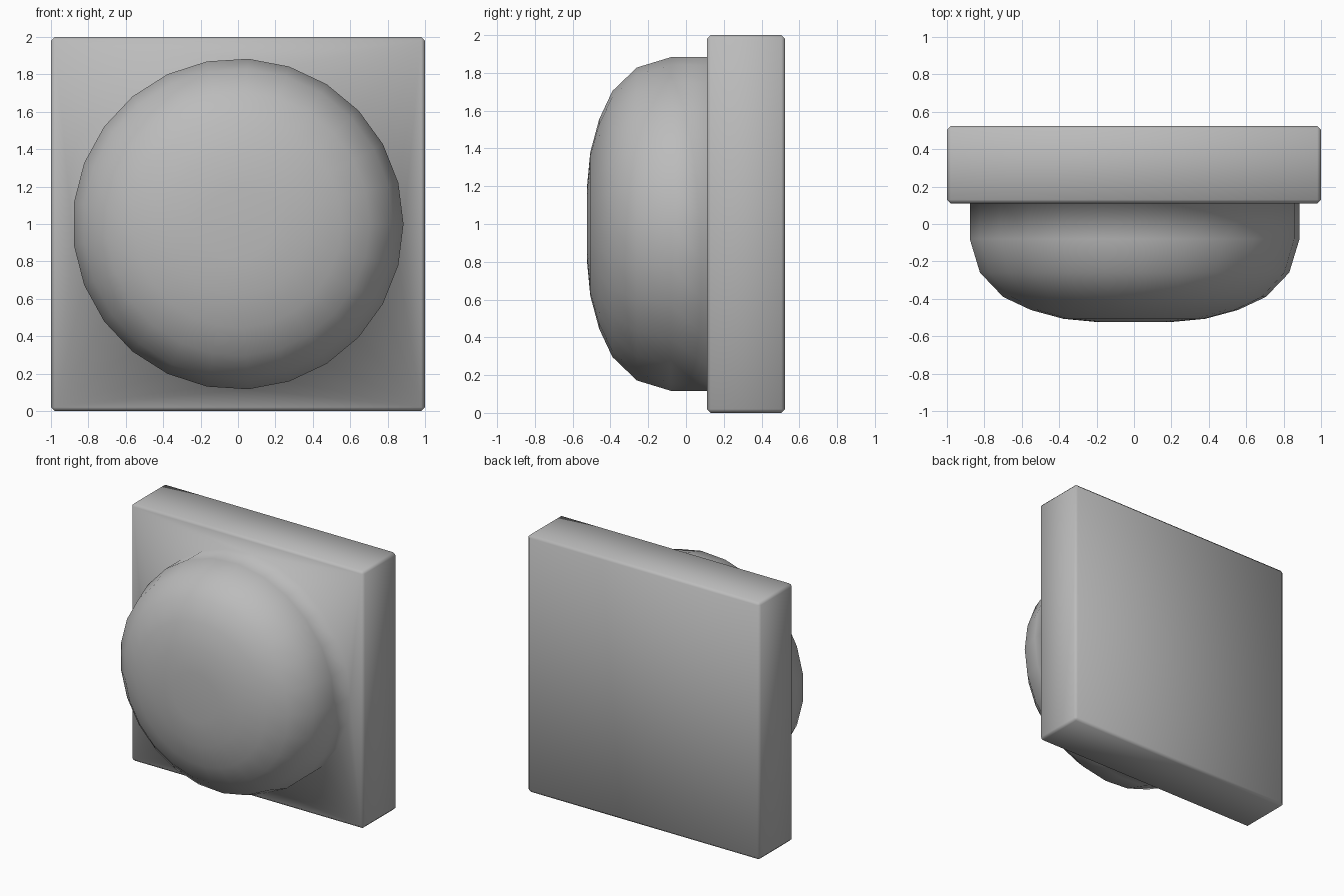
import bpy, bmesh
from math import cos, sin, tau
from mathutils import Matrix

cube = bpy.data.objects.get("Cube")
if cube:
    bpy.data.objects.remove(cube, do_unlink=True)

FRONT, BACK = 0.11, 0.525
SIDES = 25
# Dome profile: (radius, y) from the plate outwards
PROFILE = [(0.885, FRONT), (0.885, -0.08), (0.83, -0.26), (0.705, -0.39),
           (0.555, -0.46), (0.38, -0.507), (0.19, -0.525)]

bm = bmesh.new()

# Square plate with chamfered edges
plate = Matrix.Translation((0, (FRONT + BACK) / 2, 1)) @ Matrix.Diagonal((2, BACK - FRONT, 2, 1))
bmesh.ops.create_cube(bm, size=1, matrix=plate)
bmesh.ops.bevel(bm, geom=bm.edges[:], offset=0.02, segments=1, affect='EDGES')

# Open the front of the plate for the dome
front = min(bm.faces, key=lambda f: f.calc_center_median().y)
border = list(front.edges)
bmesh.ops.delete(bm, geom=[front], context='FACES_ONLY')

# Dome rings, joined to the plate as one surface
rings = []
for r, y in PROFILE:
    angles = [tau * i / SIDES for i in range(SIDES)]
    rings.append([bm.verts.new((r * cos(a), y, 1 + r * sin(a))) for a in angles])
for low, high in zip(rings, rings[1:]):
    for i in range(SIDES):
        j = (i + 1) % SIDES
        bm.faces.new((low[i], low[j], high[j], high[i]))
tip = bm.verts.new((0, PROFILE[-1][1], 1))
for i in range(SIDES):
    bm.faces.new((rings[-1][i], rings[-1][(i + 1) % SIDES], tip))

# Fill the plate front around the dome
base = [bm.edges.get((rings[0][i], rings[0][(i + 1) % SIDES])) for i in range(SIDES)]
bmesh.ops.triangle_fill(bm, edges=border + base, use_beauty=True, normal=(0, -1, 0))
bmesh.ops.recalc_face_normals(bm, faces=bm.faces[:])
for f in bm.faces:
    f.smooth = True

mesh = bpy.data.meshes.new("domed_plate")
bm.to_mesh(mesh)
bm.free()
obj = bpy.data.objects.new("domed_plate", mesh)
bpy.context.collection.objects.link(obj)

# Plain grey material
grey = bpy.data.materials.new("plain_grey")
grey.use_nodes = True
colour = (0.5, 0.5, 0.5, 1)
grey.diffuse_color = colour
grey.node_tree.nodes["Principled BSDF"].inputs["Base Color"].default_value = colour
mesh.materials.append(grey)
